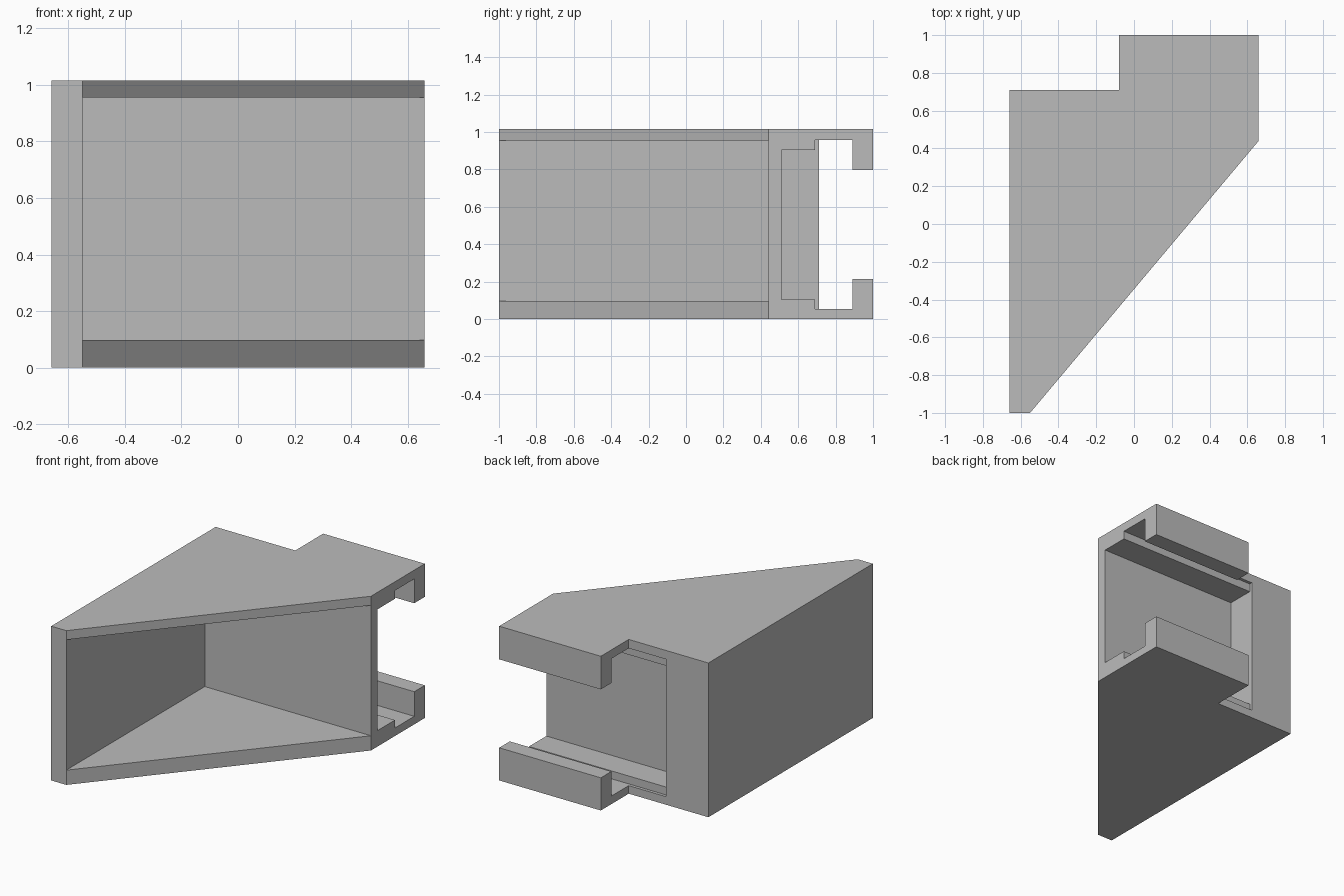
import bpy
import bmesh
from mathutils import Vector

if "Cube" in bpy.data.objects:
    bpy.data.objects.remove(bpy.data.objects["Cube"], do_unlink=True)

grey = bpy.data.materials.new("plain grey")
grey.use_nodes = True
colour = (0.5, 0.5, 0.5, 1)
grey.diffuse_color = colour
grey.node_tree.nodes["Principled BSDF"].inputs["Base Color"].default_value = colour


def prism(name, outline, direction):
    """Flat outline of 3D points swept along a direction."""
    bm = bmesh.new()
    face = bm.faces.new([bm.verts.new(p) for p in outline])
    swept = bmesh.ops.extrude_face_region(bm, geom=[face], use_keep_orig=True)
    moved = [v for v in swept["geom"] if isinstance(v, bmesh.types.BMVert)]
    bmesh.ops.translate(bm, verts=moved, vec=Vector(direction))
    bmesh.ops.recalc_face_normals(bm, faces=bm.faces)
    mesh = bpy.data.meshes.new(name)
    bm.to_mesh(mesh)
    bm.free()
    mesh.materials.append(grey)
    obj = bpy.data.objects.new(name, mesh)
    bpy.context.collection.objects.link(obj)
    return obj


def carve(target, cutter):
    """Cut one solid out of another, then discard the cutter."""
    cutter.hide_render = True
    mod = target.modifiers.new("carve", "BOOLEAN")
    mod.operation = "DIFFERENCE"
    mod.solver = "EXACT"
    mod.object = cutter
    bpy.context.view_layer.objects.active = target
    bpy.ops.object.modifier_apply(modifier=mod.name)
    bpy.data.objects.remove(cutter, do_unlink=True)


HEIGHT = 1.015
SIDE, BACK = 0.66, 1.0
SHOULDER = 0.44   # where the slanted front meets the right side

# Wedge-shaped body with a notched rear corner
plan = [(-SIDE, -BACK), (-0.55, -BACK), (SIDE, SHOULDER), (SIDE, BACK),
        (-0.08, BACK), (-0.08, 0.71), (-SIDE, 0.71)]
body = prism("wedge_housing", [(x, y, 0) for x, y in plan], (0, 0, HEIGHT))

# Triangular pocket open along the slanted front
pocket = [(-0.55, SHOULDER), (-0.55, -1.3), (0.9, -1.3), (0.9, SHOULDER)]
carve(body, prism("pocket_cutter", [(x, y, 0.097) for x, y in pocket], (0, 0, 0.858)))

# Stepped rear channel, open at the right side and the back, with lips
lower = [(0.51, 0.105), (0.69, 0.105), (0.69, 0.053), (0.89, 0.053),
         (0.89, 0.215), (1.2, 0.215)]
upper = [(1.2, 0.797), (0.89, 0.797), (0.89, 0.957), (0.69, 0.957),
         (0.69, 0.903), (0.51, 0.903)]
carve(body, prism("channel_cutter", [(-0.35, y, z) for y, z in lower + upper], (1.4, 0, 0)))
